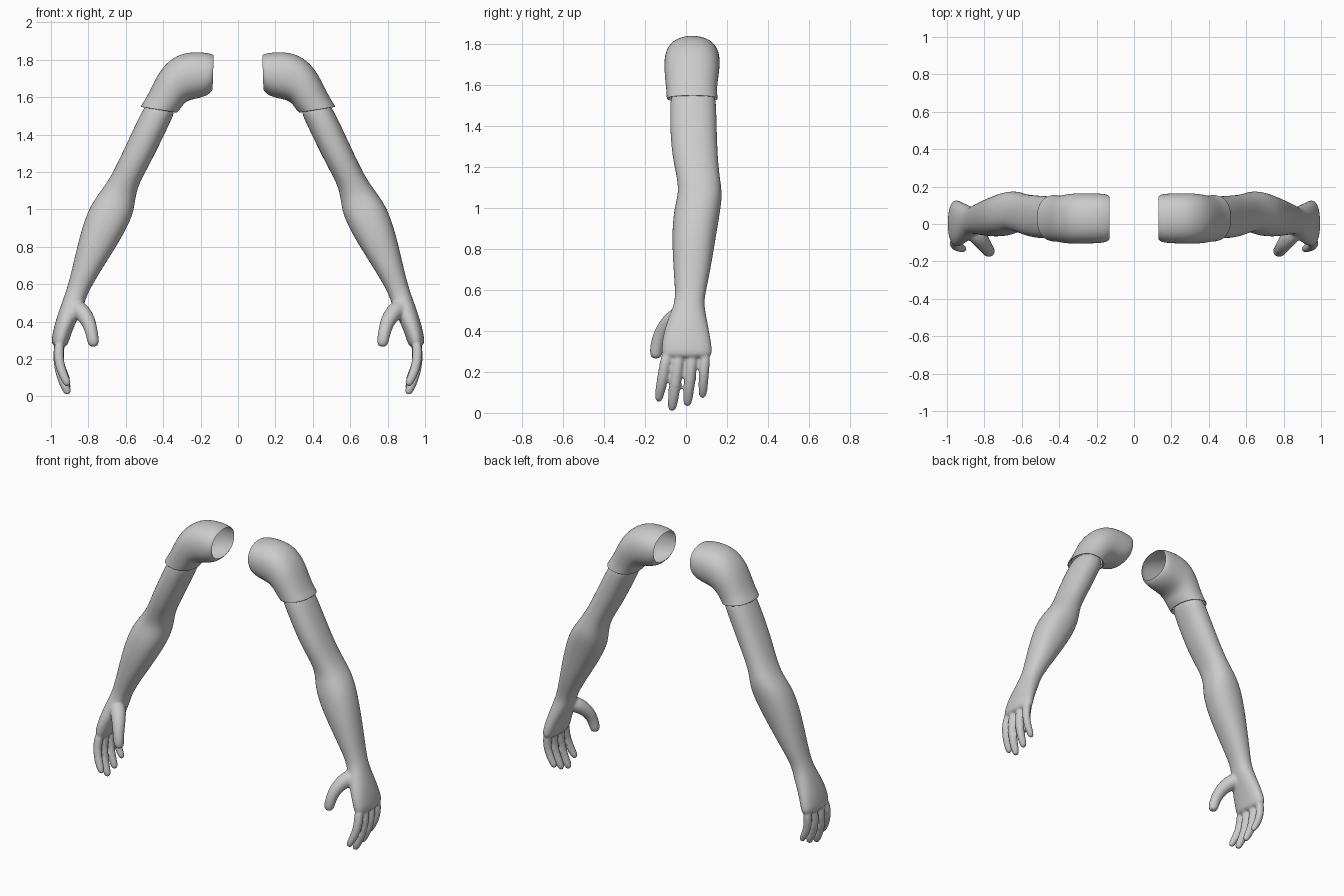
import bpy, bmesh
from math import cos, sin, pi, copysign
from mathutils import Vector

if "Cube" in bpy.data.objects:
    bpy.data.objects.remove(bpy.data.objects["Cube"])

grey = bpy.data.materials.new("plain grey")
grey.use_nodes = True
grey.diffuse_color = (0.6, 0.6, 0.6, 1)
grey.node_tree.nodes["Principled BSDF"].inputs["Base Color"].default_value = grey.diffuse_color
SIDES = 16


def rounded(v):
    return copysign(abs(v) ** 0.88, v)


def section(xo, zo, xi, zi, y0, y1):
    """Rounded ring between an outer point, an inner point and two depths."""
    mid = Vector(((xo + xi) / 2, (y0 + y1) / 2, (zo + zi) / 2))
    across = Vector(((xo - xi) / 2, 0, (zo - zi) / 2)) * 1.02
    depth = Vector((0, (y1 - y0) / 2, 0)) * 1.02
    return [mid + across * rounded(cos(2 * pi * i / SIDES)) + depth * rounded(sin(2 * pi * i / SIDES))
            for i in range(SIDES)]


def tube(points, radii):
    """Round rings along a path, for a finger."""
    pts = [Vector(p) for p in points]
    rings = []
    for i, p in enumerate(pts):
        t = (pts[min(i + 1, len(pts) - 1)] - pts[max(i - 1, 0)]).normalized()
        u = Vector((0, 1, 0)).cross(t).normalized()
        v = t.cross(u)
        rings.append([p + radii[i] * (u * cos(2 * pi * k / SIDES) + v * sin(2 * pi * k / SIDES))
                      for k in range(SIDES)])
    return rings


def loft(bm, rings, capped):
    loops = [[bm.verts.new(p) for p in ring] for ring in rings]
    for a, b in zip(loops, loops[1:]):
        for i in range(SIDES):
            j = (i + 1) % SIDES
            bm.faces.new((a[i], a[j], b[j], b[i]))
    if capped:
        bm.faces.new(loops[0][::-1])
        bm.faces.new(loops[-1])


def build(name, parts, side, capped, blend):
    bm = bmesh.new()
    for rings in parts:
        loft(bm, rings, capped)
    for v in bm.verts:
        v.co.x *= side
    bmesh.ops.recalc_face_normals(bm, faces=bm.faces)
    mesh = bpy.data.meshes.new(name)
    bm.to_mesh(mesh)
    bm.free()
    mesh.materials.append(grey)
    obj = bpy.data.objects.new(name, mesh)
    bpy.context.collection.objects.link(obj)
    obj.modifiers.new("round", 'SUBSURF').levels = 2
    obj.modifiers["round"].render_levels = 2
    if blend:
        # Fuse palm and fingers into one skin
        fuse = obj.modifiers.new("fuse", 'REMESH')
        fuse.mode = 'VOXEL'
        fuse.voxel_size = 0.008
        fuse.use_smooth_shade = True
        soft = obj.modifiers.new("soften", 'SMOOTH')
        soft.factor = 0.5
        soft.iterations = 5
    mesh.polygons.foreach_set("use_smooth", [True] * len(mesh.polygons))


# Upper arm, elbow, forearm, wrist and palm
limb = [section(*s) for s in (
    (.465, 1.60, .325, 1.55, -.07, .14),
    (.507, 1.54, .355, 1.48, -.08, .148),
    (.61, 1.32, .466, 1.25, -.075, .152),
    (.675, 1.18, .535, 1.13, -.045, .163),
    (.735, 1.095, .55, 1.05, -.035, .178),
    (.795, 1.015, .56, .97, -.06, .168),
    (.846, .866, .625, .84, -.07, .145),
    (.893, .652, .745, .655, -.058, .112),
    (.92, .56, .81, .54, -.05, .086),
    (.942, .50, .825, .48, -.075, .095),
    (.977, .40, .875, .38, -.112, .115),
    (.998, .31, .905, .295, -.122, .13),
    (.995, .265, .915, .26, -.115, .125),
)]

# Fingers: base depth, tip depth, tip height, radius
fingers = []
for y0, y1, tip, r in ((-.09, -.137, .05, .028), (-.032, -.071, .003, .03),
                       (.032, .005, .027, .029), (.094, .08, .068, .026)):
    drop = .3 - tip
    path = [(x, y0 + (y1 - y0) * f, .3 - drop * f) for x, f in
            ((.952, 0), (.962, .3), (.95, .6), (.922, .85), (.905, .985))]
    fingers.append(tube(path, [r, r, r * .95, r * .85, r * .6]))

thumb = tube([(.885, -.01, .48), (.835, -.065, .455), (.797, -.115, .40),
              (.782, -.14, .34), (.773, -.147, .29), (.77, -.147, .263)],
             [.05, .05, .04, .034, .033, .022])

# Sleeve with an open shoulder end and a hem folded inward
sleeve = [section(*s) for s in (
    (.13, 1.825, .136, 1.64, -.085, .15),
    (.145, 1.832, .15, 1.617, -.098, .16),
    (.20, 1.842, .195, 1.597, -.103, .164),
    (.305, 1.837, .262, 1.585, -.106, .165),
    (.39, 1.78, .285, 1.568, -.105, .162),
    (.44, 1.70, .295, 1.557, -.102, .156),
    (.482, 1.61, .305, 1.542, -.096, .15),
    (.518, 1.555, .322, 1.522, -.094, .154),
    (.522, 1.545, .328, 1.515, -.094, .156),
    (.508, 1.55, .34, 1.52, -.085, .148),
    (.49, 1.58, .33, 1.54, -.08, .144),
)]

for label, side in (("left", 1), ("right", -1)):
    build(label + "_arm", [limb, thumb] + fingers, side, True, True)
    build(label + "_sleeve", [sleeve], side, False, False)
